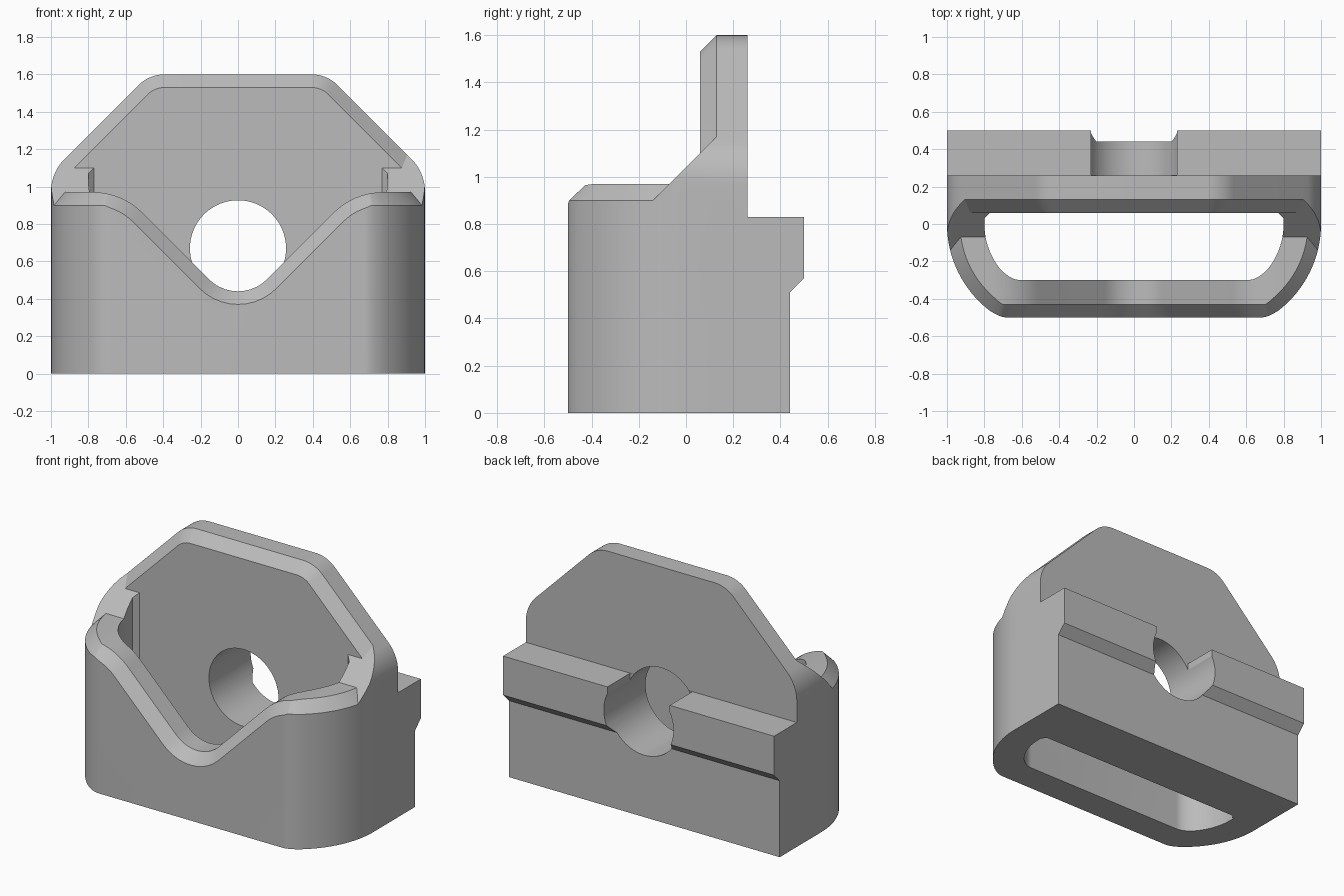
import bpy, bmesh, math
from mathutils import Vector

cube = bpy.data.objects.get("Cube")
if cube:
    bpy.data.objects.remove(cube, do_unlink=True)

grey = bpy.data.materials.new("mid_grey")
grey.use_nodes = True
grey.diffuse_color = (0.5, 0.5, 0.5, 1)
grey.node_tree.nodes["Principled BSDF"].inputs["Base Color"].default_value = (0.5, 0.5, 0.5, 1)

ROOT2 = math.sqrt(2)
CHAMFER = 0.07


def fillet(corners, steps=10):
    """Round each (x, y, radius) corner of a closed outline."""
    out = []
    for i, (x, y, r) in enumerate(corners):
        p = Vector((x, y))
        if not r:
            out.append(p)
            continue
        a = (Vector(corners[i - 1][:2]) - p).normalized()
        b = (Vector(corners[(i + 1) % len(corners)][:2]) - p).normalized()
        half = a.angle(b) / 2
        centre = p + (a + b).normalized() * r / math.sin(half)
        start = p + a * r / math.tan(half) - centre
        end = p + b * r / math.tan(half) - centre
        turn = math.pi - 2 * half
        for k in range(steps + 1):
            t = k / steps
            out.append(centre + (start * math.sin((1 - t) * turn) + end * math.sin(t * turn)) / math.sin(turn))
    return out


def loft(name, rings):
    """Skin a solid through rings of equal point count."""
    bm = bmesh.new()
    loops = [[bm.verts.new(p) for p in ring] for ring in rings]
    bm.faces.new(loops[0])
    bm.faces.new(loops[-1])
    n = len(loops[0])
    for lo, hi in zip(loops, loops[1:]):
        for i in range(n):
            bm.faces.new((lo[i], lo[(i + 1) % n], hi[(i + 1) % n], hi[i]))
    bmesh.ops.recalc_face_normals(bm, faces=bm.faces)
    mesh = bpy.data.meshes.new(name)
    bm.to_mesh(mesh)
    bm.free()
    mesh.materials.append(grey)
    obj = bpy.data.objects.new(name, mesh)
    bpy.context.collection.objects.link(obj)
    return obj


def at_z(outline, z):
    return [(x, y, z) for x, y in outline]


def at_y(outline, y):
    return [(x, y, z) for x, z in outline]


def at_x(outline, x):
    return [(x, y, z) for y, z in outline]


def combine(target, other, operation):
    """Apply a boolean and discard the second solid."""
    mod = target.modifiers.new("combine", "BOOLEAN")
    mod.operation = operation
    mod.solver = "EXACT"
    mod.object = other
    bpy.context.view_layer.update()
    graph = bpy.context.evaluated_depsgraph_get()
    mesh = bpy.data.meshes.new_from_object(target.evaluated_get(graph))
    target.modifiers.clear()
    target.data = mesh
    bpy.data.objects.remove(other, do_unlink=True)


def mirrored(half):
    return half + [(-x, y) for x, y in reversed(half)]


def plan(radius, front, last_angle, run, back):
    """Bow-fronted outline seen from above; back lists its rear right points."""
    cx = 0.416
    half = list(back)
    for k in range(17):
        a = math.radians(last_angle) * k / 16
        half.append((cx + radius * math.cos(a), -radius * math.sin(a)))
    start = Vector(half[-1])
    corner = Vector((cx + math.sqrt(radius ** 2 - front ** 2), -front))
    end = corner - Vector((run, 0))
    for k in range(1, 9):
        t = k / 8
        half.append(tuple(start * (1 - t) ** 2 + corner * 2 * t * (1 - t) + end * t * t))
    return mirrored(half)


def shield(d):
    """Back plate outline inset by d."""
    s = 2.075 - ROOT2 * d
    side, top = 1 - d, 1.6 - d
    right = [(side, 0.3, 0), (side, s - side, 0.25 - d), (s - top, top, 0.2 - d)]
    return fillet(right + [(-x, z, r) for x, z, r in reversed(right)])


def dip(d):
    """V-shaped opening outline, raised by d from the front edge."""
    flat, base = 0.9 + d, 0.25 + ROOT2 * d
    knee = (flat - base, flat, 0.3 + d)
    return fillet([(-0.9, flat, 0), (-knee[0], flat, knee[2]), (0, base, 0.29 - d), knee,
                   (0.9, flat, 0), (0.774, 1.4, 0), (-0.774, 1.4, 0)])


def dip_ring(d, y):
    # trim the level ends so the opening stops where the curve meets the rim
    return at_y([(max(-0.774, min(0.774, x)), z) for x, z in dip(d)
                 if abs(x) < 0.899], y)


# Front shell with chamfered rim and V opening
outer = plan(0.584, 0.5, 52, 0.04, [(1, 0.2)])
rim = plan(0.584 - CHAMFER, 0.5 - CHAMFER, 52, 0.04, [(1 - CHAMFER, 0.2)])
body = loft("holder_body", [at_z(outer, 0), at_z(outer, 0.9), at_z(rim, 0.97)])
opening = loft("v_opening", [dip_ring(-0.1, -0.6), dip_ring(CHAMFER, -0.43), dip_ring(CHAMFER, -0.1)])
combine(body, opening, "DIFFERENCE")

# Sloping side shoulders
shoulder = loft("shoulder", [at_z(plan(0.584, 0.5, 52, 0.04, [(1, 0.26)]), z) for z in (0, 1.4)])
slope = [(-0.14, 0), (-0.14, 0.9), (0.13, 1.17), (0.3, 1.17), (0.3, 0)]
combine(shoulder, loft("slope", [at_x(slope, x) for x in (-1.2, 1.2)]), "INTERSECT")
combine(shoulder, loft("shield_limit", [at_y(shield(0), y) for y in (-0.8, 0.8)]), "INTERSECT")
combine(body, shoulder, "UNION")

# Back plate with chamfered front edge
plate = loft("back_plate", [at_y(shield(CHAMFER), 0.06), at_y(shield(0), 0.13), at_y(shield(0), 0.26)])
combine(body, plate, "UNION")

# Rear block with mounting rail
rail = [(0.1, 0), (0.44, 0), (0.44, 0.51), (0.5, 0.57), (0.5, 0.83), (0.1, 0.83)]
combine(body, loft("rear_rail", [at_x(rail, x) for x in (-1, 1)]), "UNION")

# Pocket open at top and bottom
pocket = plan(0.384, 0.3, 40, 0.05, [(0.77, 0.06), (0.8, 0.03)])
combine(body, loft("pocket", [at_z(pocket, z) for z in (-0.2, 2)]), "DIFFERENCE")

# Round hole through the back, and its notch in the rail
ring = [(0.257 * math.cos(a), 0.67 + 0.257 * math.sin(a))
        for a in (2 * math.pi * k / 64 for k in range(64))]
combine(body, loft("hole", [at_y(ring, y) for y in (-0.1, 0.8)]), "DIFFERENCE")
notch = mirrored([(0.23, 0.7), (0.23, 0.9)])
combine(body, loft("rail_notch", [at_y(notch, y) for y in (0.262, 0.8)]), "DIFFERENCE")

# Smooth the curves, keep the edges crisp
for other in bpy.context.selected_objects:
    other.select_set(False)
body.select_set(True)
bpy.context.view_layer.objects.active = body
bpy.ops.object.shade_smooth_by_angle(angle=math.radians(25))
